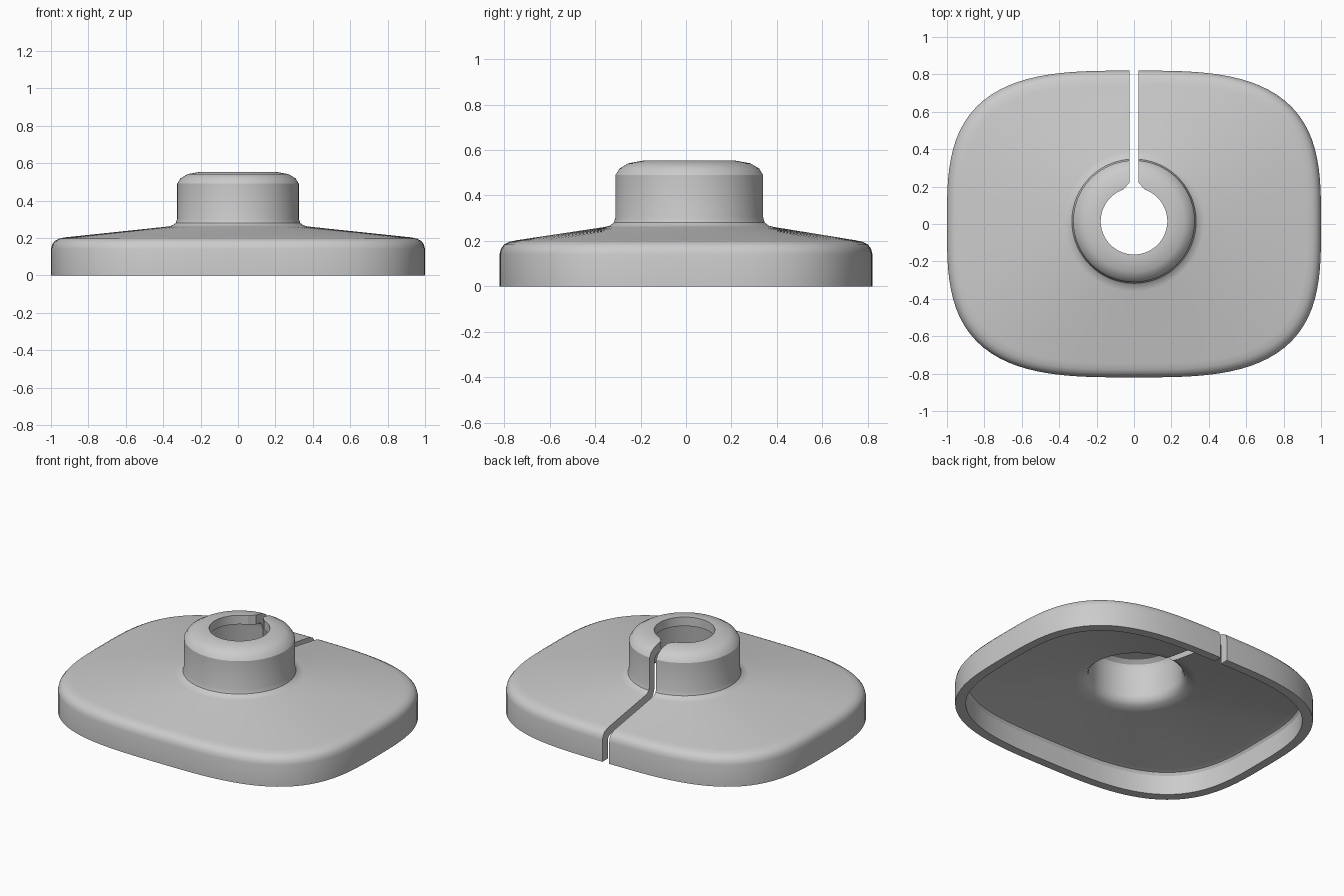
import bpy
import bmesh
from math import sin, cos, pi

cube = bpy.data.objects.get("Cube")
if cube:
    bpy.data.objects.remove(cube)

SEGMENTS = 128
HALF_X, HALF_Y, POWER = 1.0, 0.82, 3.2
COLLAR_Y = 0.015

grey = bpy.data.materials.new("plain grey")
grey.use_nodes = True
colour = (0.6, 0.6, 0.6, 1)
grey.diffuse_color = colour
grey.node_tree.nodes["Principled BSDF"].inputs["Base Color"].default_value = colour


def outline_ring(inset, z):
    """Rounded-rectangle ring of the base, drawn in by inset."""
    a, b = HALF_X - inset, HALF_Y - inset
    points = []
    for i in range(SEGMENTS):
        t = 2 * pi * i / SEGMENTS
        r = (abs(cos(t) / a) ** POWER + abs(sin(t) / b) ** POWER) ** (-1 / POWER)
        points.append((r * cos(t), r * sin(t), z))
    return points


def collar_ring(radius, z):
    """Circular ring around the pipe hole."""
    angles = [2 * pi * i / SEGMENTS for i in range(SEGMENTS)]
    return [(radius * cos(t), COLLAR_Y + radius * sin(t), z) for t in angles]


def new_object(name, bm):
    bmesh.ops.recalc_face_normals(bm, faces=bm.faces)
    mesh = bpy.data.meshes.new(name)
    bm.to_mesh(mesh)
    bm.free()
    mesh.materials.append(grey)
    obj = bpy.data.objects.new(name, mesh)
    bpy.context.collection.objects.link(obj)
    return obj


# Closed cross-section: outside from rim to hole, then back along the underside
base_outside = [(0, 0), (0, 0.14), (0.006, 0.165), (0.02, 0.184),
                (0.042, 0.196), (0.075, 0.203)]
collar_outside = [(0.375, 0.261), (0.35, 0.267), (0.332, 0.281), (0.325, 0.305),
                  (0.325, 0.49), (0.308, 0.518), (0.27, 0.541), (0.205, 0.553),
                  (0.178, 0.553)]
collar_inside = [(0.178, 0.495), (0.24, 0.49), (0.265, 0.47), (0.275, 0.44),
                 (0.275, 0.27), (0.285, 0.24), (0.31, 0.217), (0.36, 0.205)]
base_inside = [(0.09, 0.15), (0.065, 0.142), (0.055, 0.125), (0.055, 0)]

rings = [outline_ring(*p) for p in base_outside]
rings += [collar_ring(*p) for p in collar_outside + collar_inside]
rings += [outline_ring(*p) for p in base_inside]

bm = bmesh.new()
loops = [[bm.verts.new(p) for p in ring] for ring in rings]
for k, lower in enumerate(loops):
    upper = loops[(k + 1) % len(loops)]
    for i in range(SEGMENTS):
        j = (i + 1) % SEGMENTS
        bm.faces.new((lower[i], lower[j], upper[j], upper[i]))
cover = new_object("pipe_cover", bm)

# Slot cutter, widening where it meets the hole
slot = [(-0.06, 0.15), (0.06, 0.15), (0.06, 0.18), (0.045, 0.198), (0.024, 0.22),
        (0.024, 1), (-0.024, 1), (-0.024, 0.22), (-0.045, 0.198), (-0.06, 0.18)]
bm = bmesh.new()
face = bm.faces.new([bm.verts.new((x, y, -0.1)) for x, y in slot])
top = bmesh.ops.extrude_face_region(bm, geom=[face])["geom"]
bmesh.ops.translate(bm, vec=(0, 0, 0.8),
                    verts=[v for v in top if isinstance(v, bmesh.types.BMVert)])
cutter = new_object("slot_cutter", bm)
cutter.hide_render = True

# Cut the slot, then smooth all but the sharp edges
cut = cover.modifiers.new("slot", "BOOLEAN")
cut.operation = "DIFFERENCE"
cut.solver = "EXACT"
cut.object = cutter
for obj in bpy.context.selected_objects:
    obj.select_set(False)
cover.select_set(True)
bpy.context.view_layer.objects.active = cover
bpy.ops.object.modifier_apply(modifier=cut.name)
bpy.data.objects.remove(cutter)
bpy.ops.object.shade_smooth_by_angle(angle=pi / 6)
